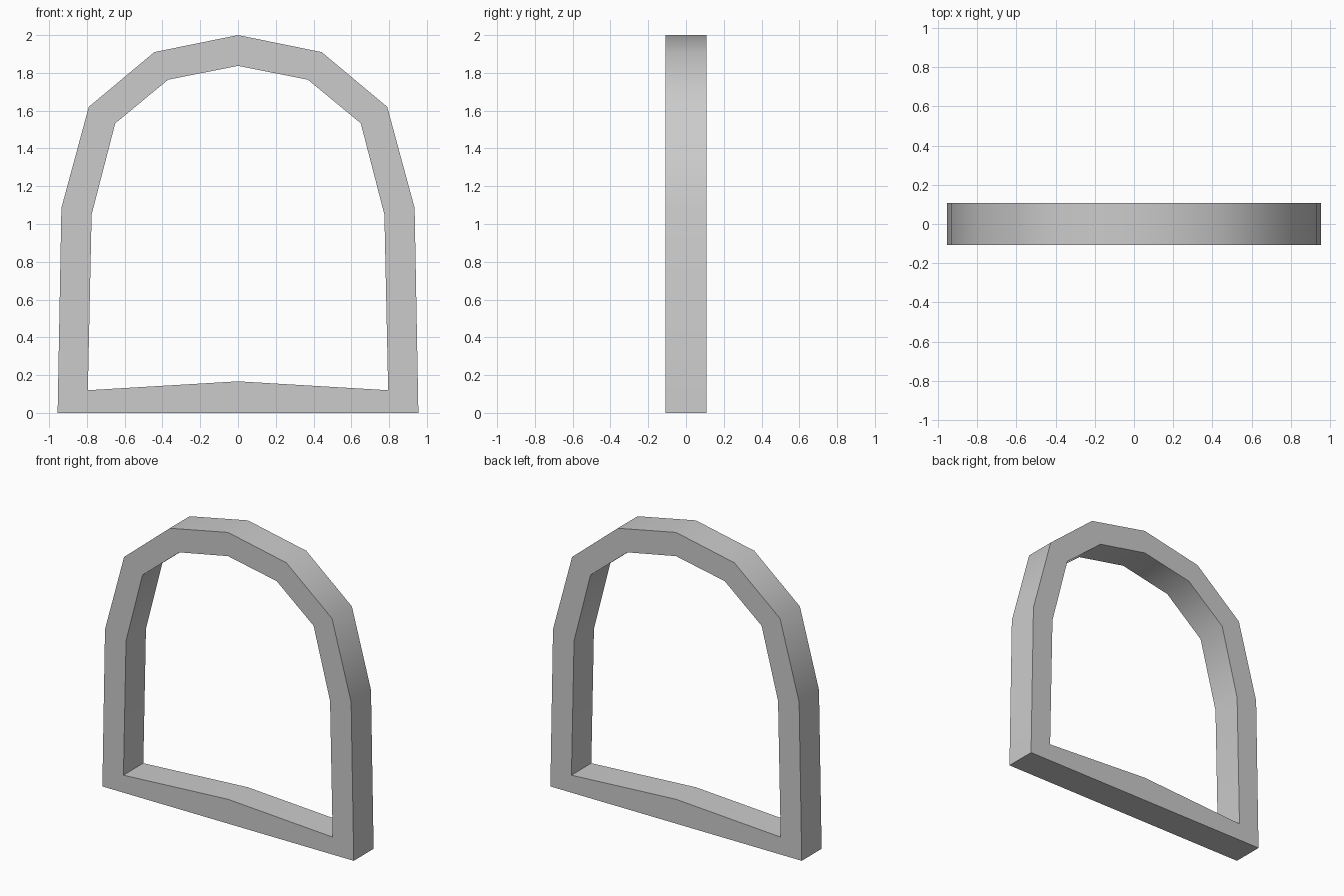
import bpy, bmesh, math

if "Cube" in bpy.data.objects:
    bpy.data.objects.remove(bpy.data.objects["Cube"])

HALF_DEPTH = 0.108

# Right half of each outline, from bottom centre to top centre (x, z)
OUTER = [(0, 0), (0.955, 0), (0.935, 1.085), (0.79, 1.62), (0.443, 1.91), (0, 2.0)]
INNER = [(0, 0.167), (0.795, 0.12), (0.775, 1.05), (0.65, 1.533), (0.37, 1.764), (0, 1.837)]


def mirrored(half):
    """Close a half outline by mirroring it across x = 0."""
    return half + [(-x, z) for x, z in half[-2:0:-1]]


def ring(bm, points, y):
    return [bm.verts.new((x, y, z)) for x, z in points]


# Arched frame: outer and inner loops on front and back, bridged by quads
bm = bmesh.new()
outer, inner = mirrored(OUTER), mirrored(INNER)
loops = [ring(bm, outer, -HALF_DEPTH), ring(bm, outer, HALF_DEPTH),
         ring(bm, inner, HALF_DEPTH), ring(bm, inner, -HALF_DEPTH)]
n = len(outer)
for k in range(4):
    a, b = loops[k], loops[(k + 1) % 4]
    for i in range(n):
        j = (i + 1) % n
        bm.faces.new((a[i], a[j], b[j], b[i]))
bmesh.ops.recalc_face_normals(bm, faces=bm.faces)

mesh = bpy.data.meshes.new("arched_frame")
bm.to_mesh(mesh)
bm.free()
frame = bpy.data.objects.new("arched_frame", mesh)
bpy.context.collection.objects.link(frame)

# Smooth around the arch, sharp at the front, back and bottom corners
bpy.context.view_layer.objects.active = frame
frame.select_set(True)
bpy.ops.object.shade_smooth_by_angle(angle=math.radians(40))
